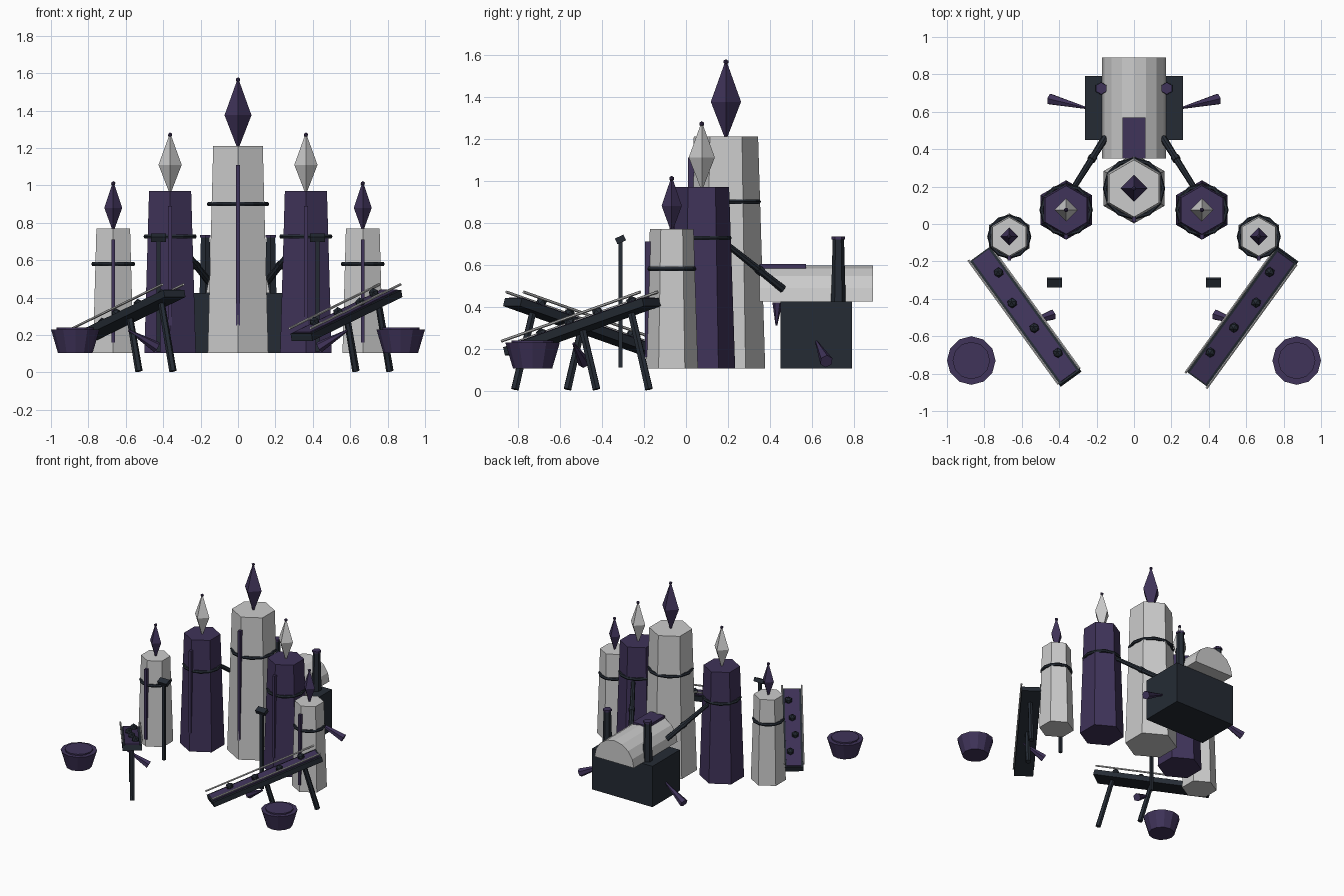
import bpy, bmesh, math
from mathutils import Vector, Matrix

if "Cube" in bpy.data.objects:
    bpy.data.objects.remove(bpy.data.objects["Cube"])


def material(name, rgb):
    m = bpy.data.materials.new(name)
    m.diffuse_color = (*rgb, 1)
    m.use_nodes = True
    m.node_tree.nodes["Principled BSDF"].inputs["Base Color"].default_value = m.diffuse_color
    return m


PURPLE = material("purple", (0.05, 0.033, 0.1))
DARK = material("dark_iron", (0.018, 0.024, 0.034))
PALE = None


def finish(name, bm, mat, matrix=Matrix()):
    bmesh.ops.recalc_face_normals(bm, faces=bm.faces)
    me = bpy.data.meshes.new(name)
    bm.to_mesh(me)
    bm.free()
    ob = bpy.data.objects.new(name, me)
    bpy.context.collection.objects.link(ob)
    ob.matrix_world = matrix
    if mat:
        me.materials.append(mat)
    return ob


def lathe(name, profile, n, mat, matrix=Matrix(), start=math.pi / 2):
    """Stack of n-sided rings from (radius, z) pairs, capped at both ends."""
    bm = bmesh.new()
    rings = []
    for r, z in profile:
        rings.append([bm.verts.new((r * math.cos(start + i * math.tau / n),
                                    r * math.sin(start + i * math.tau / n), z)) for i in range(n)])
    for a, b in zip(rings, rings[1:]):
        for i in range(n):
            j = (i + 1) % n
            bm.faces.new((a[i], a[j], b[j], b[i]))
    bm.faces.new(rings[0][::-1])
    bm.faces.new(rings[-1])
    return finish(name, bm, mat, matrix)


def box(name, size, mat, matrix):
    bm = bmesh.new()
    bmesh.ops.create_cube(bm, size=1, matrix=Matrix.Diagonal((*size, 1)))
    return finish(name, bm, mat, matrix)


def rod(name, p, q, r1, r2, n, mat):
    p, q = Vector(p), Vector(q)
    d = q - p
    m = Matrix.Translation(p) @ d.to_track_quat('Z', 'Y').to_matrix().to_4x4()
    return lathe(name, [(r1, 0), (r2, d.length)], n, mat, m)


def ball(name, r, mat, matrix):
    bm = bmesh.new()
    bmesh.ops.create_icosphere(bm, subdivisions=1, radius=r)
    return finish(name, bm, mat, matrix)


def ring(name, major, minor, mat, matrix, n=12, k=6):
    bm = bmesh.new()
    v = [[bm.verts.new(((major + minor * math.cos(b * math.tau / k)) * math.cos(a * math.tau / n),
                        (major + minor * math.cos(b * math.tau / k)) * math.sin(a * math.tau / n),
                        minor * math.sin(b * math.tau / k))) for b in range(k)] for a in range(n)]
    for a in range(n):
        for b in range(k):
            c, d = (a + 1) % n, (b + 1) % k
            bm.faces.new((v[a][b], v[c][b], v[c][d], v[a][d]))
    return finish(name, bm, mat, matrix)


T = Matrix.Translation


def tower(name, x, y, r0, r1, top, band_z, band_r, flame, stripe, body_mat, flame_mat):
    base = 0.105
    lathe(name + "_body", [(r0, base), (r1, top)], 6, body_mat, T((x, y, 0)))
    ring(name + "_band", band_r, 0.012, DARK, T((x, y, band_z)))
    # four-sided flame with a small bead on its tip
    w, mid, tip = flame
    lathe(name + "_flame", [(0.006, top - 0.005), (w, mid), (0.004, tip)], 4, flame_mat, T((x, y, 0)))
    ball(name + "_flame_bead", 0.013, PURPLE, T((x, y, tip)))
    # upright strip on the front corner
    lo, hi, sy = stripe
    box(name + "_strip", (0.02, 0.03, hi - lo), PURPLE, T((x, sy, (lo + hi) / 2)))


tower("centre_tower", 0, 0.19, 0.187, 0.153, 1.21, 0.90, 0.155,
      (0.072, 1.375, 1.565), (0.25, 1.11, 0.025), PALE, PURPLE)
for s, side in ((-1, "left"), (1, "right")):
    tower(side + "_middle_tower", s * 0.363, 0.075, 0.159, 0.13, 0.97, 0.727, 0.131,
          (0.062, 1.11, 1.27), (0.25, 0.89, -0.064), PURPLE, PALE)
    tower(side + "_small_tower", s * 0.667, -0.068, 0.125, 0.104, 0.77, 0.58, 0.106,
          (0.048, 0.88, 1.01), (0.16, 0.71, -0.181), PALE, PURPLE)

# stove box with half-round boiler behind the towers
box("stove_box", (0.524, 0.34, 0.32), DARK, T((0, 0.62, 0.265)))
bm = bmesh.new()
arc = [(0.17 * math.cos(i * math.pi / 8), 0.425 + 0.17 * math.sin(i * math.pi / 8)) for i in range(9)]
front = [bm.verts.new((x, 0.35, z)) for x, z in arc]
back = [bm.verts.new((x, 0.89, z)) for x, z in arc]
bm.faces.new(front)
bm.faces.new(back)
for i in range(9):
    j = (i + 1) % 9
    bm.faces.new((front[i], front[j], back[j], back[i]))
finish("boiler", bm, PALE)
box("boiler_plate", (0.125, 0.22, 0.03), PURPLE, T((0, 0.46, 0.588)))
rod("stove_front_spike", (0, 0.43, 0.31), (0, 0.435, 0.42), 0.004, 0.024, 6, PURPLE)

for s, side in ((-1, "left"), (1, "right")):
    # chimney, feed pipe and horn on the stove
    rod(side + "_chimney", (s * 0.175, 0.725, 0.42), (s * 0.175, 0.725, 0.722), 0.035, 0.027, 6, DARK)
    rod(side + "_chimney_cap", (s * 0.175, 0.725, 0.72), (s * 0.175, 0.725, 0.735), 0.032, 0.032, 6, PURPLE)
    rod(side + "_pipe", (s * 0.155, 0.46, 0.485), (s * 0.325, 0.19, 0.70), 0.02, 0.015, 8, DARK)
    rod(side + "_pipe_collar", (s * 0.218, 0.36, 0.565), (s * 0.23, 0.341, 0.58), 0.023, 0.023, 8, DARK)
    rod(side + "_stove_horn", (s * 0.255, 0.62, 0.235), (s * 0.45, 0.668, 0.14), 0.006, 0.032, 6, PURPLE)
    # bowl
    lathe(side + "_bowl", [(0.093, 0.105), (0.13, 0.23)], 12, PURPLE, T((s * 0.87, -0.73, 0)))
    lathe(side + "_bowl_filling", [(0.1, 0.2), (0.1, 0.24)], 12, PURPLE, T((s * 0.87, -0.73, 0)))
    # post with a tilted head
    box(side + "_post", (0.022, 0.02, 0.6), DARK, T((s * 0.425, -0.312, 0.41)))
    box(side + "_post_head", (0.08, 0.045, 0.03), DARK,
        T((s * 0.425, -0.312, 0.72)) @ Matrix.Rotation(math.radians(25), 4, 'X'))

    # sloping conveyor: the left one rises to the front, the right one to the back
    outer, inner = Vector((s * 0.82, -0.165, 0)), Vector((s * 0.34, -0.825, 0))
    low, high = (outer, inner) if s < 0 else (inner, outer)
    low.z, high.z = 0.188, 0.422
    u = (high - low).normalized()
    w = Vector((0, 0, 1)).cross(u).normalized()
    n = u.cross(w)
    frame = Matrix((u, w, n)).transposed().to_4x4()
    frame.translation = (low + high) / 2
    box(side + "_conveyor_board", (0.85, 0.138, 0.04), DARK, frame)
    box(side + "_conveyor_belt", (0.83, 0.105, 0.012), PURPLE, frame @ T((0, 0, 0.02)))
    for k in (-1, 1):
        a, b = frame @ Vector((-0.425, k * 0.07, 0.05)), frame @ Vector((0.425, k * 0.07, 0.05))
        rod(f"{side}_conveyor_rail_{k}", a, b, 0.007, 0.007, 6, PALE)
    for i, (bx, by) in enumerate(((0.738, -0.24), (0.657, -0.415), (0.53, -0.56), (0.395, -0.705))):
        p = frame.inverted() @ Vector((s * bx, by, 0.35))
        ball(f"{side}_conveyor_lump_{i}", 0.028, DARK, frame @ T((p.x, p.y, 0.038)))
    for f in (0.5, 0.85):
        p = low.lerp(high, f)
        rod(f"{side}_conveyor_leg_{f}", p, p - n * ((p.z - 0.007) / n.z), 0.018, 0.02, 6, DARK)
    rod(side + "_conveyor_horn", (s * 0.585, -0.535, 0.225), (s * 0.435, -0.485, 0.135),
        0.006, 0.03, 6, PURPLE)
